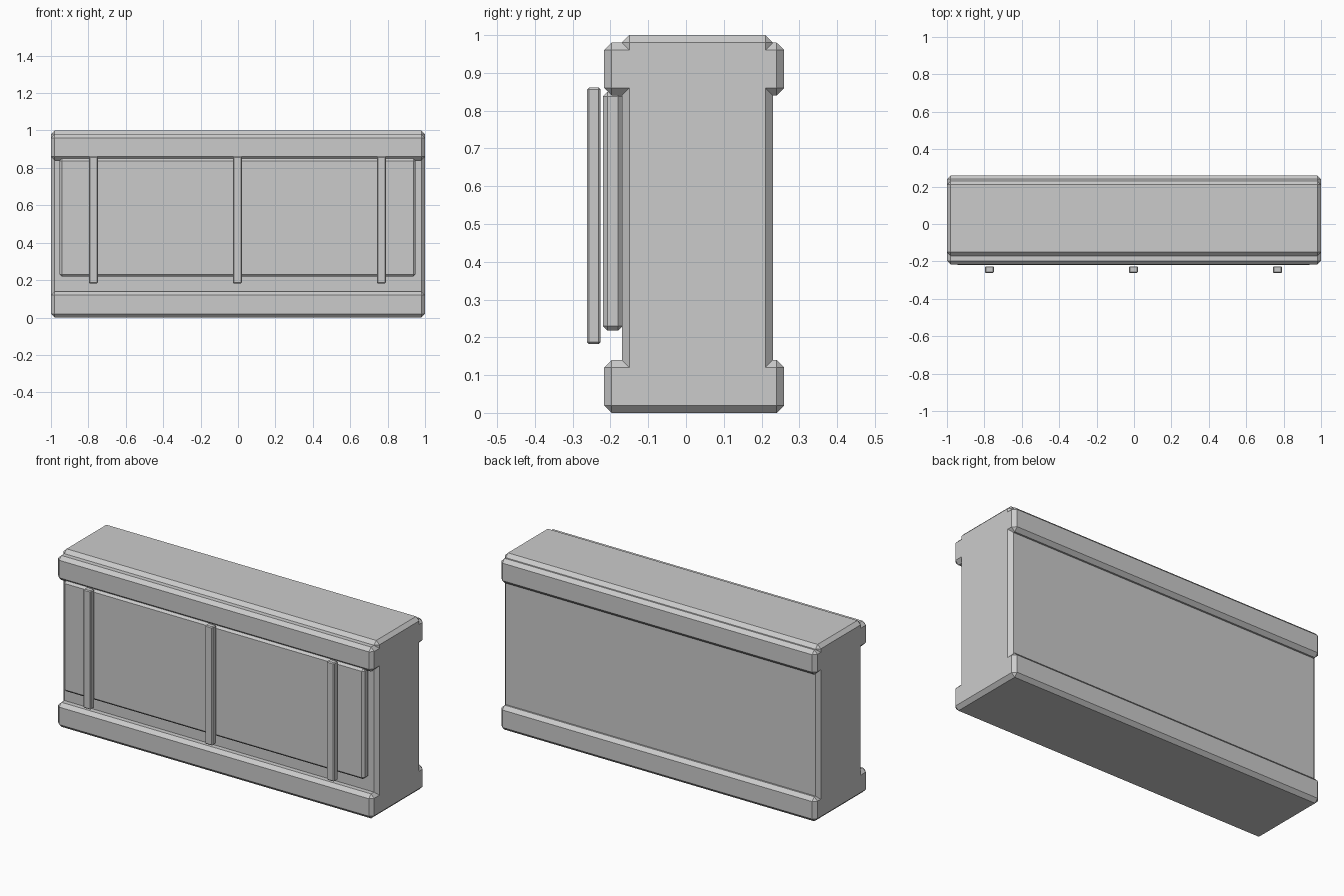
import bpy, bmesh
from mathutils import Vector

cube = bpy.data.objects.get("Cube")
if cube:
    bpy.data.objects.remove(cube, do_unlink=True)

# One plain grey for everything
grey = bpy.data.materials.new("plain grey")
grey.use_nodes = True
COLOUR = (0.6, 0.6, 0.6, 1)
grey.diffuse_color = COLOUR
grey.node_tree.nodes["Principled BSDF"].inputs["Base Color"].default_value = COLOUR


def add_object(name, bm):
    bmesh.ops.recalc_face_normals(bm, faces=bm.faces)
    mesh = bpy.data.meshes.new(name)
    bm.to_mesh(mesh)
    bm.free()
    mesh.materials.append(grey)
    obj = bpy.data.objects.new(name, mesh)
    bpy.context.collection.objects.link(obj)
    return obj


def chamfered_box(name, low, high, chamfer):
    low, high = Vector(low), Vector(high)
    bm = bmesh.new()
    bmesh.ops.create_cube(bm, size=1)
    bmesh.ops.scale(bm, vec=high - low, verts=bm.verts)
    bmesh.ops.translate(bm, vec=(low + high) / 2, verts=bm.verts)
    bmesh.ops.bevel(bm, geom=bm.edges[:], offset=chamfer, segments=1,
                    affect='EDGES', profile=0.5)
    return add_object(name, bm)


def chamfered_extrusion(name, outline, half_length, c):
    """Extrude a counter-clockwise right-angled (y, z) outline along x,
    chamfering its outer corners and both end rims."""
    bm = bmesh.new()
    corners = [Vector(p) for p in outline]
    count = len(corners)

    def ring_vert(p, x):
        return bm.verts.new((x, p.x, p.y))

    long_pairs, caps = [], {-1: [], 1: []}
    for i, p in enumerate(corners):
        before = (p - corners[i - 1]).normalized()
        after = (corners[(i + 1) % count] - p).normalized()
        convex = before.cross(after) > 0
        inward = Vector((-before.y, before.x)) + Vector((-after.y, after.x))
        points = [p - before * c, p + after * c] if convex else [p, p]
        rims = {}
        for side in (-1, 1):
            cap = ring_vert(p + inward * c, side * half_length)
            caps[side].append(cap)
            rims[side] = [ring_vert(q, side * (half_length - c)) for q in points]
            if convex:
                bm.faces.new([cap] + rims[side])
        if convex:
            bm.faces.new(rims[-1] + rims[1][::-1])
        long_pairs.append(rims)

    # Flat runs between corners, and the sloped rims at both ends
    for i in range(count):
        j = (i + 1) % count
        a, b = long_pairs[i], long_pairs[j]
        if (a[1][1].co - b[1][0].co).length > 1e-5:
            bm.faces.new((a[-1][1], b[-1][0], b[1][0], a[1][1]))
        for side in (-1, 1):
            bm.faces.new((caps[side][i], a[side][1], b[side][0], caps[side][j]))
    for side in (-1, 1):
        bm.faces.new(caps[side])
    bmesh.ops.remove_doubles(bm, verts=bm.verts, dist=1e-5)
    return add_object(name, bm)


# Counter body: a wall with a wider plinth below and a wider band near the top
FRONT, BACK = -0.217, 0.26
WALL_FRONT, WALL_BACK = -0.17, 0.23
PLINTH_TOP, BAND_LOW, BAND_TOP = 0.14, 0.84, 0.98
back_half = [(BACK, 0), (BACK, PLINTH_TOP), (WALL_BACK, PLINTH_TOP),
             (WALL_BACK, BAND_LOW), (BACK, BAND_LOW), (BACK, BAND_TOP),
             (WALL_BACK, BAND_TOP), (WALL_BACK, 1)]
swap = {BACK: FRONT, WALL_BACK: WALL_FRONT}
front_half = [(swap[y], z) for y, z in reversed(back_half)]
chamfered_extrusion("counter_body", back_half + front_half, 1.0, 0.02)

# Raised front panel
chamfered_box("front_panel", (-0.954, -0.22, 0.218), (0.949, -0.168, 0.85), 0.012)

# Three upright slats in front of the panel
for label, x in (("right", -0.773), ("middle", -0.003), ("left", 0.767)):
    chamfered_box(label + "_slat", (x - 0.024, -0.262, 0.182),
                  (x + 0.024, -0.226, 0.861), 0.005)
